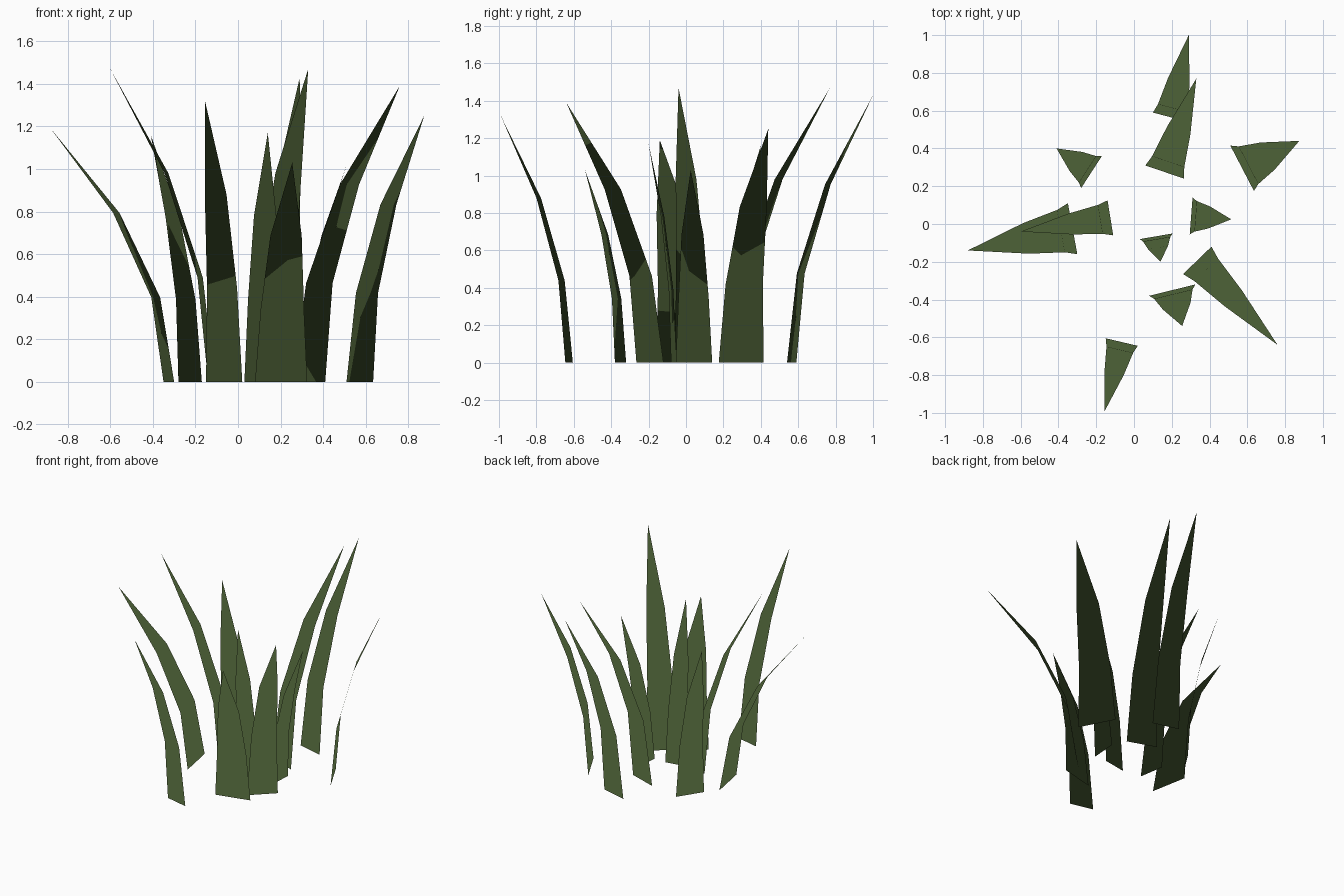
import bpy
from mathutils import Vector

if "Cube" in bpy.data.objects:
    bpy.data.objects.remove(bpy.data.objects["Cube"])

green = bpy.data.materials.new("leaf_green")
green.diffuse_color = (0.075, 0.122, 0.038, 1)
green.use_nodes = True
green.node_tree.nodes["Principled BSDF"].inputs["Base Color"].default_value = green.diffuse_color

# height fraction and width fraction of each cross edge below the tip
ROWS = [(0, 1), (1 / 3, 0.83), (2 / 3, 0.6)]


def grass_blade(name, end_a, end_b, tip):
    """Tapered strip that curves outward from its base edge to the tip."""
    a, b = Vector((*end_a, 0)), Vector((*end_b, 0))
    centre, half, tip = (a + b) / 2, (b - a) / 2, Vector(tip)
    lean = Vector((tip.x, tip.y, 0)) - centre
    lean.z = 0
    if half.cross(lean).z > 0:      # wind the faces so they look upward
        half = -half
    verts = []
    for t, w in ROWS:
        c = centre + lean * t * t + Vector((0, 0, tip.z * t))
        verts += [c - half * w, c + half * w]
    verts.append(tip)
    faces = [(0, 1, 3, 2), (2, 3, 5, 4), (4, 5, 6)]
    mesh = bpy.data.meshes.new(name)
    mesh.from_pydata(verts, [], faces)
    mesh.update()
    if sum(p.normal.z * p.area for p in mesh.polygons) < 0:
        mesh.flip_normals()
    mesh.materials.append(green)
    # foliage shading: every normal points to the sky
    mesh.shade_smooth()
    mesh.normals_split_custom_set_from_vertices([(0, 0, 1)] * len(verts))
    obj = bpy.data.objects.new(name, mesh)
    bpy.context.collection.objects.link(obj)


# name, two base corners, tip
BLADES = [
    ("blade_back_far", (0.10, 0.59), (0.29, 0.54), (0.29, 1.00, 1.43)),
    ("blade_back_near", (0.06, 0.31), (0.265, 0.24), (0.33, 0.77, 1.47)),
    ("blade_back_left", (-0.28, 0.19), (-0.17, 0.36), (-0.41, 0.40, 1.16)),
    ("blade_left_outer", (-0.35, 0.11), (-0.30, -0.16), (-0.88, -0.14, 1.19)),
    ("blade_left_inner", (-0.14, 0.125), (-0.11, -0.06), (-0.60, -0.04, 1.47)),
    ("blade_front_far", (-0.15, -0.605), (0.02, -0.645), (-0.155, -0.99, 1.32)),
    ("blade_front_mid", (0.08, -0.38), (0.325, -0.32), (0.255, -0.54, 1.03)),
    ("blade_centre", (0.03, -0.08), (0.205, -0.05), (0.14, -0.20, 1.17)),
    ("blade_front_right", (0.26, -0.265), (0.41, -0.12), (0.76, -0.64, 1.39)),
    ("blade_right_inner", (0.31, 0.14), (0.295, -0.055), (0.515, 0.025, 1.03)),
    ("blade_right_outer", (0.51, 0.415), (0.635, 0.175), (0.875, 0.44, 1.25)),
]
for spec in BLADES:
    grass_blade(*spec)
